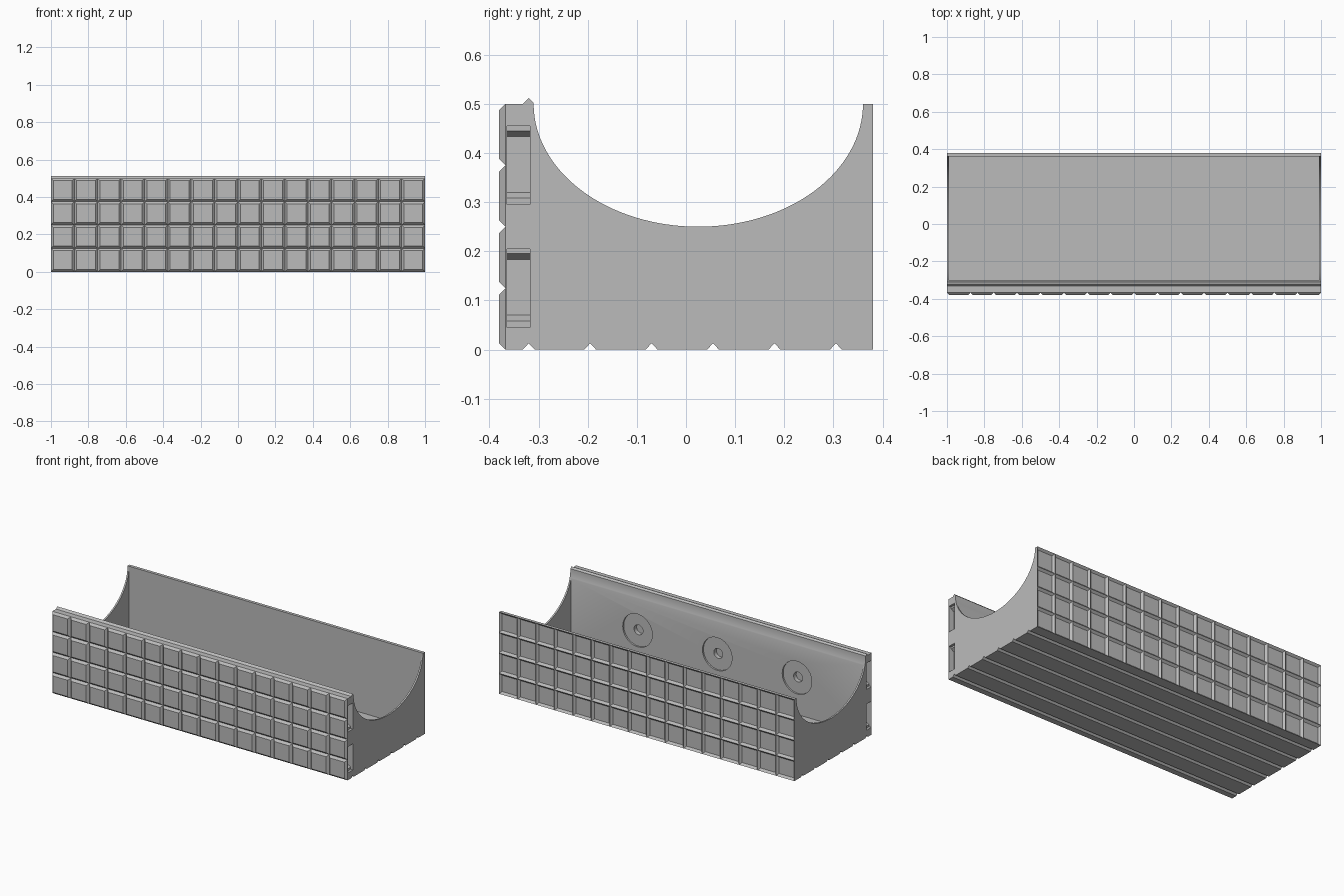
import bpy, bmesh, math
from mathutils import Vector

cube = bpy.data.objects.get("Cube")
if cube:
    bpy.data.objects.remove(cube, do_unlink=True)

FRONT, BACK, STEP, BEVEL = -0.367, 0.367, 0.125, 0.0125
HEIGHT = 0.5

grey = bpy.data.materials.new("plain_grey")
grey.use_nodes = True
grey.diffuse_color = (0.5, 0.5, 0.5, 1)
grey.node_tree.nodes["Principled BSDF"].inputs["Base Color"].default_value = (0.5, 0.5, 0.5, 1)


def finish(name, bm):
    mesh = bpy.data.meshes.new(name)
    bm.to_mesh(mesh)
    bm.free()
    mesh.materials.append(grey)
    obj = bpy.data.objects.new(name, mesh)
    bpy.context.collection.objects.link(obj)
    return obj


def prism(name, points, start, end, axis="X"):
    """Extrude a closed outline along x (outline in y, z) or y (outline in x, z)."""
    bm = bmesh.new()

    def place(t, u, v):
        return (t, u, v) if axis == "X" else (u, t, v)
    rings = [[bm.verts.new(place(t, u, v)) for u, v in points] for t in (start, end)]
    bm.faces.new(rings[0])
    bm.faces.new(rings[1])
    n = len(points)
    for i in range(n):
        j = (i + 1) % n
        bm.faces.new((rings[0][i], rings[0][j], rings[1][j], rings[1][i]))
    bmesh.ops.recalc_face_normals(bm, faces=bm.faces)
    return finish(name, bm)


def activate(obj):
    bpy.ops.object.select_all(action="DESELECT")
    obj.select_set(True)
    bpy.context.view_layer.objects.active = obj


def cut(target, cutter):
    activate(target)
    mod = target.modifiers.new("cut", "BOOLEAN")
    mod.operation = "DIFFERENCE"
    mod.solver = "EXACT"
    mod.object = cutter
    bpy.ops.object.modifier_apply(modifier=mod.name)
    bpy.data.objects.remove(cutter, do_unlink=True)


def tile_sheet(name, side, border_y, inset_y, rim_y=None):
    """Grid of square cells whose inset centres lie at another depth than their borders."""
    bm = bmesh.new()
    for col in range(16):
        for row in range(4):
            x, z = -1 + col * STEP, row * STEP

            def square(m, y):
                return [bm.verts.new((x + a, y, z + b)) for a, b in
                        ((m, m), (STEP - m, m), (STEP - m, STEP - m), (m, STEP - m))]
            outer, inner = square(0, border_y), square(BEVEL, inset_y)
            bm.faces.new(inner)
            for i in range(4):
                j = (i + 1) % 4
                bm.faces.new((outer[i], outer[j], inner[j], inner[i]))
    bmesh.ops.remove_doubles(bm, verts=bm.verts, dist=0.0005)
    if rim_y is not None:
        edges = [e for e in bm.edges if e.is_boundary]
        made = bmesh.ops.extrude_edge_only(bm, edges=edges)["geom"]
        for v in made:
            if isinstance(v, bmesh.types.BMVert):
                v.co.y = rim_y
    # Turn every face outwards
    bm.normal_update()
    for f in bm.faces:
        out = f.calc_center_median() - Vector((0, 0, HEIGHT / 2))
        facing = f.normal.y * side if abs(f.normal.y) > 0.01 else f.normal.dot(out)
        if facing < 0:
            f.normal_flip()
    return finish(name, bm)


# Trough block: stacking ridge on top, matching grooves underneath
outline = [(FRONT, 0)]
for k in range(6):
    y = -0.32 + k * STEP
    outline += [(y - 0.012, 0), (y, 0.013), (y + 0.012, 0)]
outline += [(BACK, 0), (BACK, HEIGHT), (-0.308, HEIGHT),
            (-0.32, 0.512), (-0.332, HEIGHT), (FRONT, HEIGHT)]
body = prism("trough_body", outline, -1, 1)

# Half-ellipse channel through the full length
arc = [(0.025 + 0.335 * math.cos(a), HEIGHT + 0.25 * math.sin(a))
       for a in (math.pi + math.pi * i / 64 for i in range(65))]
cut(body, prism("channel_cutter", arc + [(0.36, 0.6), (-0.31, 0.6)], -1.1, 1.1))

# Inner cavity between thin end walls
cavity = [(-0.302, 0.025), (0.361, 0.025), (0.361, 0.6), (-0.302, 0.6)]
cut(body, prism("cavity_cutter", cavity, -0.99, 0.99))

# Round seats with a centre hole inside the front wall
for x in (-0.54, 0, 0.54):
    for radius, depth in ((0.1, 0.01), (0.03, 0.035)):
        ring = [(x + radius * math.cos(math.tau * i / 48),
                 0.25 + radius * math.sin(math.tau * i / 48)) for i in range(48)]
        cut(body, prism("seat_cutter", ring, -0.302 - depth, -0.28, "Y"))

# Stepped clip slots in both ends of the front wall
slot = [(1.01, 0), (0.985, 0), (0.985, 0.013), (0.965, 0.025),
        (0.965, 0.138), (0.985, 0.15), (0.985, 0.16), (1.01, 0.16)]
for side in (-1, 1):
    for base in (0.045, 0.295):
        cut(body, prism("slot_cutter", [(side * x, base + z) for x, z in slot],
                        -0.364, -0.317, "Y"))

activate(body)
bpy.ops.object.shade_smooth_by_angle(angle=math.radians(25))

# Raised tiles on the front, interlocking ribs on the back
tile_sheet("front_tiles", -1, FRONT, -0.38)
tile_sheet("back_ribs", 1, 0.38, BACK + 0.001, BACK)
